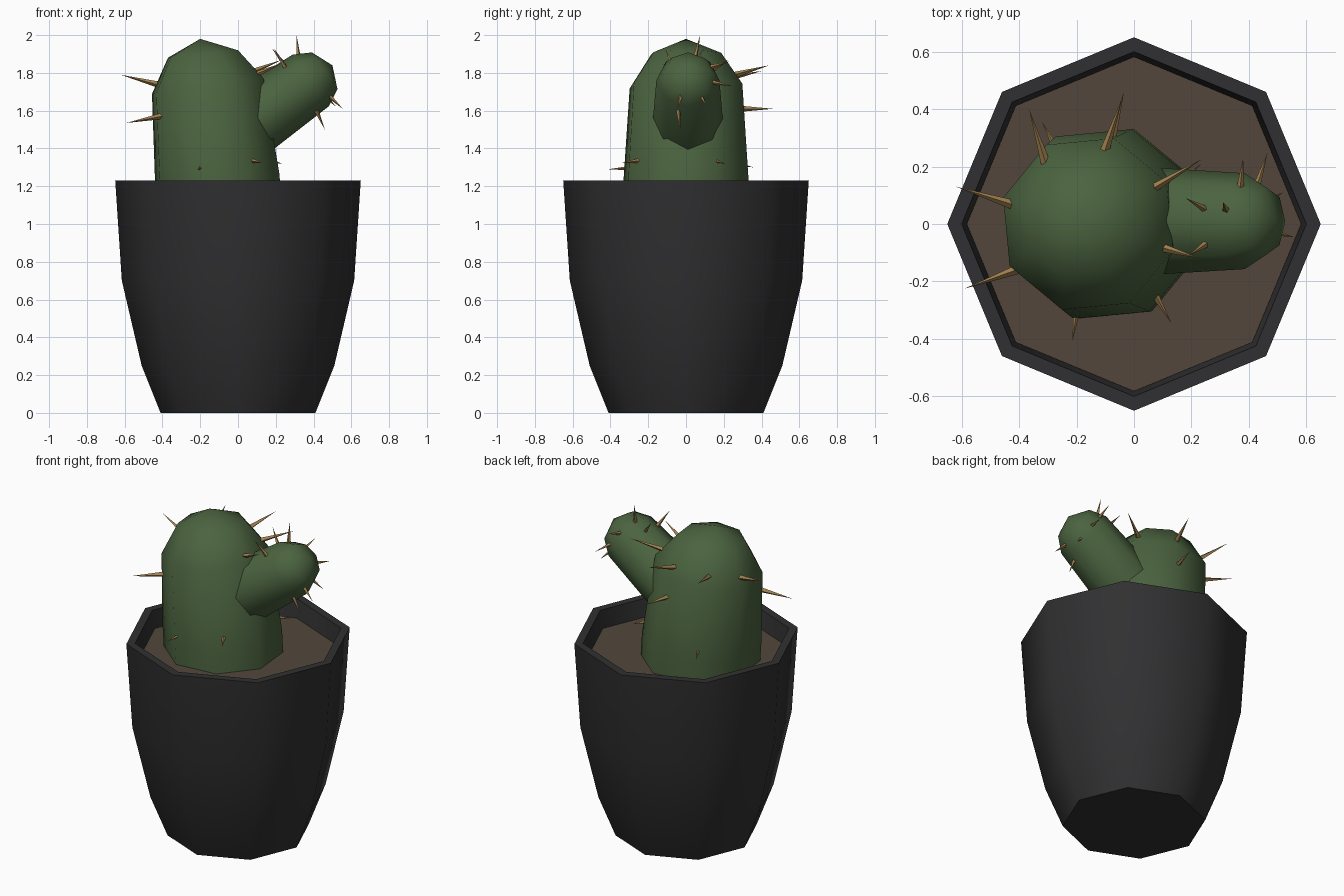
import bpy, bmesh, math
from mathutils import Vector, Matrix

if "Cube" in bpy.data.objects:
    bpy.data.objects.remove(bpy.data.objects["Cube"])


def material(name, col):
    m = bpy.data.materials.new(name)
    m.diffuse_color = (*col, 1)
    m.use_nodes = True
    m.node_tree.nodes["Principled BSDF"].inputs["Base Color"].default_value = m.diffuse_color
    return m


BLACK = material("pot_black", (0.03, 0.03, 0.032))
SOIL = material("soil_brown", (0.085, 0.062, 0.043))
GREEN = material("cactus_green", (0.07, 0.125, 0.05))
TAN = material("spine_tan", (0.36, 0.22, 0.08))


def finish(name, bm, mat, angle=50):
    bmesh.ops.recalc_face_normals(bm, faces=bm.faces)
    me = bpy.data.meshes.new(name)
    bm.to_mesh(me)
    bm.free()
    ob = bpy.data.objects.new(name, me)
    bpy.context.collection.objects.link(ob)
    me.materials.append(mat)
    for p in me.polygons:
        p.use_smooth = True
    me.set_sharp_from_angle(angle=math.radians(angle))
    return ob


def tube(name, rings, mat, sides=8, phase=0, tip=None, cap_end=False):
    """Loft rings of (centre, radius, tilt about y in degrees), closed at the start."""
    bm = bmesh.new()
    loops = []
    for c, r, tilt in rings:
        rot = Matrix.Rotation(math.radians(tilt), 3, 'Y')
        loop = []
        for i in range(sides):
            a = math.radians(phase) + math.tau * i / sides
            loop.append(bm.verts.new(Vector(c) + rot @ Vector((r * math.cos(a), r * math.sin(a), 0))))
        loops.append(loop)
    for lo, hi in zip(loops, loops[1:]):
        for i in range(sides):
            j = (i + 1) % sides
            bm.faces.new((lo[i], lo[j], hi[j], hi[i]))
    bm.faces.new(loops[0][::-1])
    last = loops[-1]
    if tip:
        t = bm.verts.new(tip)
        for i in range(sides):
            bm.faces.new((last[i], last[(i + 1) % sides], t))
    elif cap_end:
        bm.faces.new(last)
    return finish(name, bm, mat)


# Pot: outer wall, rim and inner wall down to below the soil
pot = [(0.41, 0), (0.51, 0.25), (0.615, 0.70), (0.65, 1.23), (0.60, 1.23), (0.58, 1.10)]
tube("pot", [((0, 0, z), r, 0) for r, z in pot], BLACK, cap_end=True)

# Soil disc
tube("soil", [((0, 0, 1.09), 0.578, 0), ((0, 0, 1.12), 0.582, 0)], SOIL, cap_end=True)

# Main stem, leaning left
tube("cactus_stem", [
    ((-0.10, 0, 1.10), 0.345, 0),
    ((-0.11, 0, 1.25), 0.345, -2),
    ((-0.16, 0, 1.73), 0.312, -8),
    ((-0.185, 0, 1.90), 0.195, -6)], GREEN, phase=73, tip=(-0.20, 0, 1.98))

# Side arm along an axis rising to the right
PITCH = math.radians(35)
axis = Vector((math.cos(PITCH), 0, math.sin(PITCH)))
end = Vector((0.385, 0.01, 1.76))
tube("cactus_arm", [(end + axis * s, r, 55) for s, r in
                    [(-0.40, 0.187), (0, 0.167), (0.09, 0.118)]],
     GREEN, phase=0, tip=end + axis * 0.14)

# Spines: base point, tip point, base radius
spines = [
    # stem, large
    ((-0.43, 0.07, 1.74), (-0.62, 0.13, 1.79), 0.018),
    ((-0.41, -0.16, 1.57), (-0.59, -0.225, 1.535), 0.018),
    ((-0.31, 0.22, 1.77), (-0.365, 0.40, 1.81), 0.018),
    ((-0.10, 0.26, 1.79), (-0.04, 0.44, 1.84), 0.018),
    ((-0.08, 0.29, 1.61), (-0.035, 0.46, 1.61), 0.018),
    ((0.06, 0.12, 1.80), (0.235, 0.225, 1.87), 0.018),
    ((0.09, -0.08, 1.79), (0.23, -0.12, 1.85), 0.018),
    # stem, small and low
    ((-0.27, 0.26, 1.32), (-0.32, 0.355, 1.30), 0.014),
    ((0.075, -0.25, 1.335), (0.13, -0.345, 1.325), 0.014),
    ((-0.20, -0.31, 1.295), (-0.215, -0.41, 1.29), 0.012),
    ((0.16, 0.15, 1.335), (0.235, 0.21, 1.32), 0.012),
    # arm
    ((0.32, 0.05, 1.885), (0.31, 0.075, 2.00), 0.014),
    ((0.25, -0.07, 1.83), (0.19, -0.11, 1.93), 0.014),
    ((0.25, 0.05, 1.84), (0.18, 0.09, 1.93), 0.014),
    ((0.37, 0.13, 1.83), (0.38, 0.23, 1.86), 0.014),
    ((0.43, 0.14, 1.75), (0.465, 0.25, 1.73), 0.013),
    ((0.49, -0.03, 1.67), (0.555, -0.045, 1.61), 0.012),
    ((0.42, -0.04, 1.59), (0.46, -0.03, 1.50), 0.012),
    ((0.46, 0.08, 1.68), (0.52, 0.11, 1.62), 0.012),
]
bm = bmesh.new()
for base, tip, r in spines:
    b, t = Vector(base), Vector(tip)
    d = t - b
    b -= d * 0.12
    d = t - b
    m = Matrix.Translation((b + t) / 2) @ d.to_track_quat('Z', 'Y').to_matrix().to_4x4()
    bmesh.ops.create_cone(bm, cap_ends=True, segments=4, radius1=r, radius2=0,
                          depth=d.length, matrix=m)
finish("spines", bm, TAN, 30)
